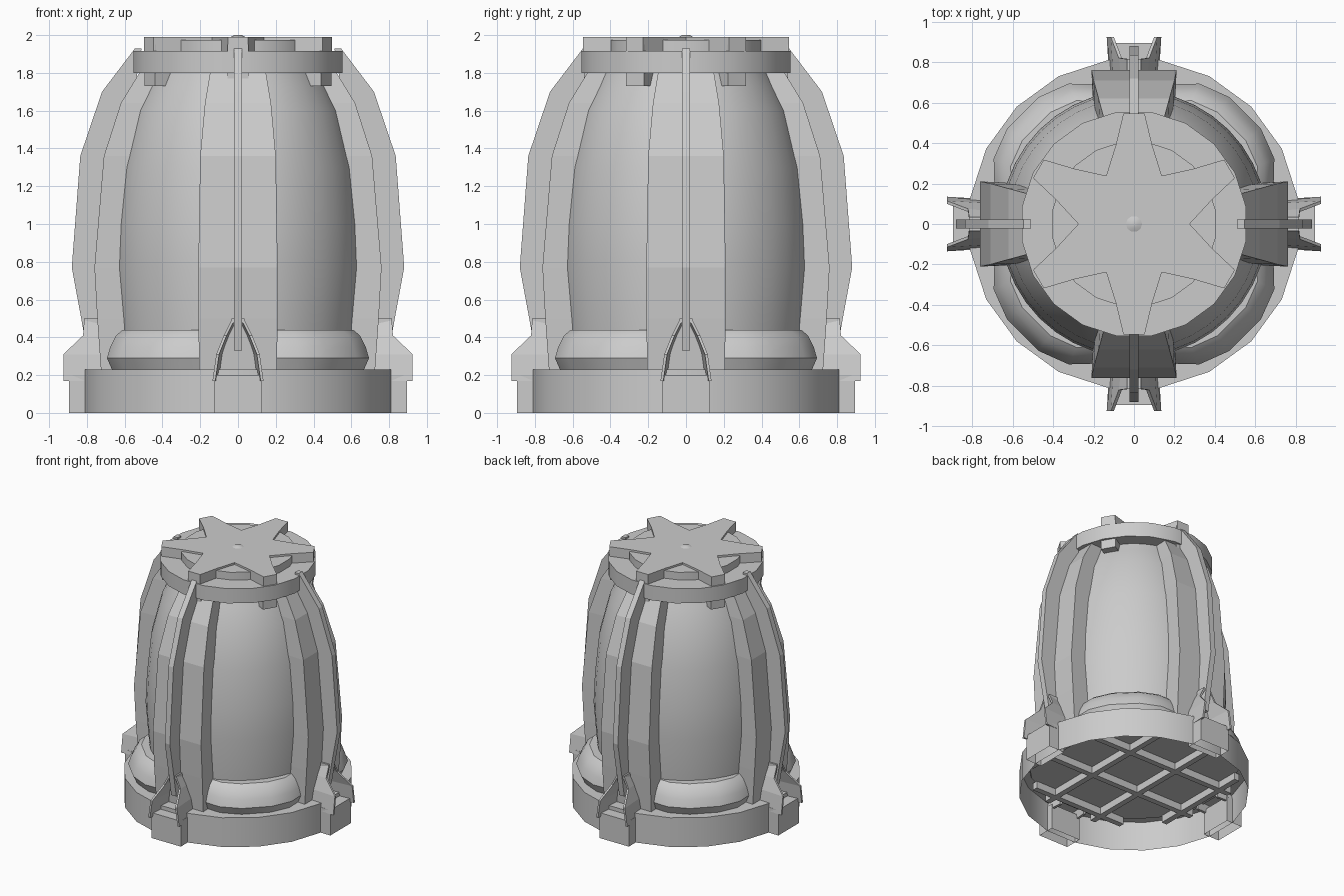
import bpy, bmesh
from math import radians, sin, cos, pi
from mathutils import Matrix, Vector

if "Cube" in bpy.data.objects:
    bpy.data.objects.remove(bpy.data.objects["Cube"])


def make(name, verts, faces, smooth=False):
    me = bpy.data.meshes.new(name)
    me.from_pydata(verts, [], faces)
    bm = bmesh.new()
    bm.from_mesh(me)
    bmesh.ops.recalc_face_normals(bm, faces=bm.faces)
    for f in bm.faces:
        f.smooth = smooth
    bm.to_mesh(me)
    bm.free()
    ob = bpy.data.objects.new(name, me)
    bpy.context.collection.objects.link(ob)
    if smooth:
        bpy.ops.object.select_all(action='DESELECT')
        ob.select_set(True)
        bpy.context.view_layer.objects.active = ob
        bpy.ops.object.shade_smooth_by_angle(angle=radians(30))
    return ob


def loft(name, loops, bottom=True, top=True, smooth=False):
    n = len(loops[0])
    verts = [v for lp in loops for v in lp]
    faces = [(i*n + j, i*n + (j+1) % n, (i+1)*n + (j+1) % n, (i+1)*n + j)
             for i in range(len(loops)-1) for j in range(n)]
    if bottom:
        faces.append(tuple(range(n)))
    if top:
        faces.append(tuple(range((len(loops)-1)*n, len(loops)*n)))
    return make(name, verts, faces, smooth)


def ring(spokes, r, z):
    return [(r*f*cos(radians(a)), r*f*sin(radians(a)), z) for a, f in spokes]


def four(ob):
    # repeat a part around the z axis in quarter turns
    for k in range(1, 4):
        c = ob.copy()
        c.name = f"{ob.name}_{k + 1}"
        c.matrix_world = Matrix.Rotation(k*pi/2, 4, 'Z')
        bpy.context.collection.objects.link(c)


def box(name, x0, x1, y0, y1, z0, z1, bottom=True):
    lp = lambda z: [(x0, y0, z), (x1, y0, z), (x1, y1, z), (x0, y1, z)]
    return loft(name, [lp(z0), lp(z1)], bottom=bottom)


twenty = [(9 + 18*k, 1) for k in range(20)]

# Base band, open underneath, with floor
loft("base_band", [ring(twenty, .82, 0), ring(twenty, .82, .23)], bottom=False, smooth=True)

# Lattice below the floor
for s in (-.62, -.21, .21, .62):
    h = (.74**2 - s*s)**.5
    box("lattice_bar_x", -h, h, s-.022, s+.022, .16, .215)
    box("lattice_bar_y", s-.022, s+.022, -h, h, .16, .215)

# Rounded collar, tucked in beside each rib
collar = [(q + a, f) for q in (0, 90, 180, 270)
          for a, f in ((0, .9), (17, .92), (25, .975), (37, 1), (53, 1), (65, .975), (73, .92))]
loft("collar", [ring(collar, r, z) for r, z in
     ((.75, .22), (.785, .29), (.765, .35), (.73, .41), (.69, .44), (.6, .44))], smooth=True)

# Bulging main body
forty = [(9*k, 1) for k in range(40)]
loft("body", [ring(forty, r, z) for r, z in
     ((.63, .4), (.66, .77), (.65, 1.0), (.62, 1.3), (.545, 1.6), (.48, 1.73), (.43, 1.84))],
     smooth=True)

# Wide ribs
rows = ((.22, .725, .205), (.5, .745, .21), (.77, .76, .21), (1.36, .71, .2),
        (1.64, .62, .175), (1.82, .51, .145))
four(loft("wide_rib", [[(r-.3, -w*.93, z), (r, -w, z), (r, w, z), (r-.3, w*.93, z)]
                       for z, r, w in rows]))

# Thin fins running up the rib centres
fin = ((.33, .72, .8), (.5, .7, .83), (.77, .7, .88), (1.36, .66, .835),
       (1.7, .55, .72), (1.93, .51, .545))
four(loft("thin_fin", [[(i, -.022, z), (o, -.022, z), (o, .022, z), (i, .022, z)]
                       for z, i, o in fin]))

# Foot boxes, open underneath
four(box("foot_box", .76, .895, -.128, .128, 0, .2, bottom=False))

# Arched brackets over the feet: rows of z, front x, half width
arch = ((.17, .925, .135), (.31, .925, .115), (.41, .82, .075), (.49, .815, .035))
for side in (-1, 1):
    loops = []
    for z, x, w in arch:
        flare = w - .015
        loops.append([(.68, side*(flare-.02), z), (x, side*(w-.015), z),
                      (x, side*w, z), (.68, side*flare, z)])
    four(loft("foot_bracket", loops))
four(box("bracket_crown", .68, .815, -.035, .035, .475, .5))

# Cap disc and inner stepped disc
loft("cap_disc", [ring(twenty, .56, 1.8), ring(twenty, .56, 1.915)], smooth=True)
loft("cap_step", [ring(twenty, .41, 1.9), ring(twenty, .41, 1.975)], smooth=True)

# Six petal star on top, blunt tips
star = []
for k in range(6):
    a = 30 + 60*k
    star += [(a-30, .275), (a-13, .4), (a-5.5, .548), (a+5.5, .548), (a+13, .4)]
loft("star_plate", [ring(star, 1, 1.9), ring(star, 1, 1.99)])

# Petal claws hooking under the cap
for k in range(6):
    claw = box("petal_claw", .4, .54, -.055, .055, 1.73, 1.95)
    claw.matrix_world = Matrix.Rotation(radians(30 + 60*k), 4, 'Z')

# Small knob in the star's centre
loft("centre_knob", [ring(forty[::4], .05, 1.985), ring(forty[::4], .02, 2.0)], smooth=True)
